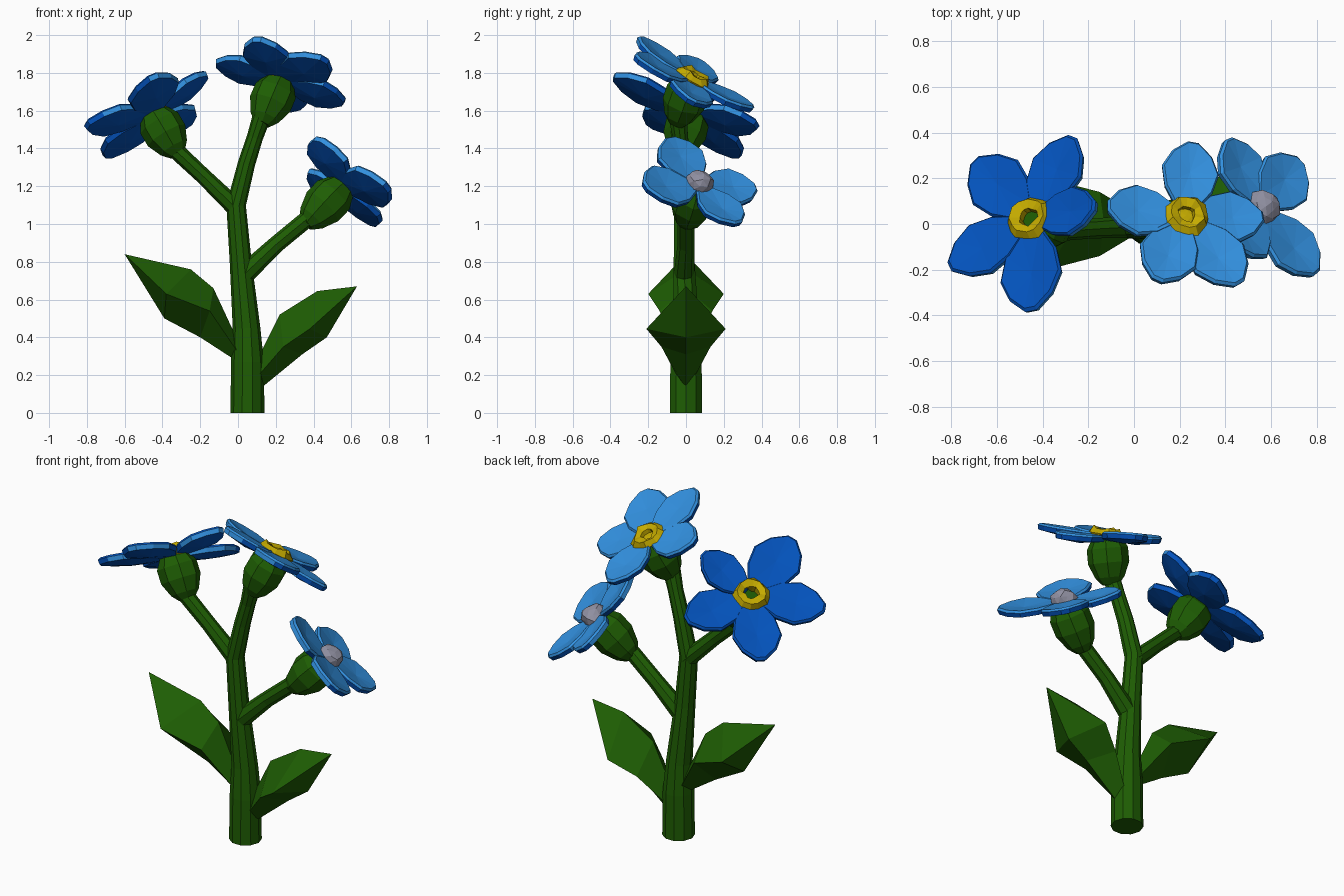
import bpy, bmesh, math, random
from mathutils import Vector

random.seed(4)
UP = Vector((0, 0, 1))
if "Cube" in bpy.data.objects:
    bpy.data.objects.remove(bpy.data.objects["Cube"], do_unlink=True)


def material(name, rgb):
    m = bpy.data.materials.new(name)
    m.use_nodes = True
    m.diffuse_color = (*rgb, 1)
    m.node_tree.nodes["Principled BSDF"].inputs["Base Color"].default_value = (*rgb, 1)
    return m


GREEN = material("leaf green", (0.013, 0.11, 0.001))
LIGHT = material("light blue", (0.032, 0.28, 0.74))
DARK = material("deep blue", (0.001, 0.085, 0.5))
YELLOW = material("yellow", (0.56, 0.41, 0.0))
GREY = material("soft grey", (0.28, 0.28, 0.36))


def finish(name, bm, *mats):
    me = bpy.data.meshes.new(name)
    bm.to_mesh(me)
    bm.free()
    for m in mats:
        me.materials.append(m)
    ob = bpy.data.objects.new(name, me)
    bpy.context.scene.collection.objects.link(ob)


def bridge(bm, a, b):
    n = len(a)
    return [bm.faces.new((a[i], a[(i + 1) % n], b[(i + 1) % n], b[i])) for i in range(n)]


def tube(name, path, radii, sides=10):
    """Capped low-poly green tube through the points of a path."""
    bm = bmesh.new()
    pts = [Vector(p) for p in path]
    rings = []
    for i, (p, r) in enumerate(zip(pts, radii)):
        q = UP.rotation_difference(pts[min(i + 1, len(pts) - 1)] - pts[max(i - 1, 0)])
        angles = [math.tau * k / sides for k in range(sides)]
        rings.append([bm.verts.new(p + q @ Vector((r * math.cos(a), r * math.sin(a), 0))) for a in angles])
    for a, b in zip(rings, rings[1:]):
        bridge(bm, a, b)
    bm.faces.new(rings[0])
    bm.faces.new(rings[-1])
    bmesh.ops.recalc_face_normals(bm, faces=bm.faces)
    finish(name, bm, GREEN)


def leaf(name, stations, tip):
    """Thick diamond-section leaf: each station is ridge, side, keel (x, z) and half width."""
    bm = bmesh.new()
    rings = [[bm.verts.new(c) for c in ((t[0], 0, t[1]), (s[0], w, s[1]), (k[0], 0, k[1]), (s[0], -w, s[1]))]
             for t, s, k, w in stations]
    for a, b in zip(rings, rings[1:]):
        bridge(bm, a, b)
    bm.faces.new(rings[0])
    end = bm.verts.new(tip)
    for i in range(4):
        bm.faces.new((rings[-1][i], rings[-1][(i + 1) % 4], end))
    bmesh.ops.recalc_face_normals(bm, faces=bm.faces)
    finish(name, bm, GREEN)


# Half outline of a petal: distance along it, half width
PETAL = [(0.1, 0.11), (0.36, 0.27), (0.62, 0.325), (0.84, 0.225), (0.99, 0.06)]


def petal(name, centre, normal, tip, widen, top_slot):
    u = tip - centre
    length = u.length
    u.normalize()
    v = normal.cross(u).normalized()
    n = u.cross(v)
    outline = PETAL + [(x, -y) for x, y in reversed(PETAL)]
    bm = bmesh.new()

    def place(x, y, h):
        return bm.verts.new(centre + u * x * length + v * y * length * widen + n * h)

    top = [place(0.03 + x * 0.94, y * 0.93, 0.014) for x, y in outline]
    edge = [place(x, y, 0.002) for x, y in outline]
    low = [place(0.02 + x * 0.96, y * 0.95, -0.024) for x, y in outline]
    hollow = place(0.6, 0, -0.002)
    belly = place(0.55, 0, -0.042)
    rim = bridge(bm, low, edge)
    upper = bridge(bm, edge, top)
    count = len(outline)
    for i in range(count):
        upper.append(bm.faces.new((top[i], top[(i + 1) % count], hollow)))
        bm.faces.new((low[(i + 1) % count], low[i], belly))
    bmesh.ops.recalc_face_normals(bm, faces=bm.faces)
    # Slot 0 is light, slot 1 is deep; rims are light where they face up
    for f in bm.faces:
        f.material_index = 1
    for f in upper:
        f.material_index = top_slot
    for f in rim:
        f.material_index = 0 if f.normal.z > 0.1 else 1
    finish(name, bm, LIGHT, DARK)


def crown(name, centre, normal, radius, thick):
    """Rough ring of stamens around an open throat."""
    bm = bmesh.new()
    q = UP.rotation_difference(normal)
    rings = []
    for i in range(12):
        a = math.tau * (i + random.uniform(-0.2, 0.2)) / 12
        ring = []
        for k in range(5):
            b = math.tau * k / 5
            t = thick * random.uniform(0.7, 1.25)
            r = radius + t * math.cos(b)
            ring.append(bm.verts.new(centre + q @ Vector((r * math.cos(a), r * math.sin(a), 0.014 + t * math.sin(b)))))
        rings.append(ring)
    for i in range(12):
        bridge(bm, rings[i], rings[(i + 1) % 12])
    bmesh.ops.recalc_face_normals(bm, faces=bm.faces)
    finish(name, bm, YELLOW)


def lump(name, centre, normal, radius, height, mat):
    """Closed uneven centre, squashed to a height."""
    bm = bmesh.new()
    bmesh.ops.create_icosphere(bm, subdivisions=2, radius=radius)
    q = UP.rotation_difference(normal)
    for w in bm.verts:
        w.co.z *= height / radius
        w.co = centre + q @ (w.co * random.uniform(0.88, 1.1))
    finish(name, bm, mat)


def flower(name, base, centre, normal, tips, widths, top_slot):
    base, centre, normal = Vector(base), Vector(centre), Vector(normal).normalized()
    steps = [(0, 0.045), (0.15, 0.08), (0.45, 0.114), (0.75, 0.114), (0.97, 0.08)]
    tube(name + "_calyx", [base.lerp(centre, t) for t, r in steps], [r for t, r in steps], 8)
    for i, (tip, widen) in enumerate(zip(tips, widths)):
        petal(f"{name}_petal_{i + 1}", centre, normal, Vector(tip), widen, top_slot)
    return centre, normal


# Stem and branches
tube("main_stem", [(0.05, 0, 0), (0.05, 0, 0.27), (0.045, 0, 0.45), (0.014, -0.01, 0.8), (-0.01, -0.012, 1.1),
                   (0.045, -0.02, 1.32), (0.09, -0.03, 1.46), (0.13, -0.045, 1.58)],
     [0.09, 0.087, 0.073, 0.058, 0.052, 0.046, 0.043, 0.05])
tube("right_branch", [(-0.005, -0.01, 1.08), (-0.18, -0.02, 1.25), (-0.33, -0.03, 1.39)], [0.05, 0.043, 0.045], 8)
tube("left_branch", [(0.03, -0.01, 0.73), (0.2, 0, 0.89), (0.37, 0, 1.03)], [0.055, 0.045, 0.045], 8)

# Leaves
leaf("left_leaf", [((0.1, 0.28), (0.11, 0.2), (0.12, 0.13), 0.05),
                   ((0.22, 0.52), (0.24, 0.35), (0.34, 0.31), 0.13),
                   ((0.42, 0.645), (0.38, 0.445), (0.47, 0.4), 0.21)], (0.63, 0, 0.67))
leaf("right_leaf", [((0, 0.38), (0, 0.32), (0, 0.27), 0.05),
                    ((-0.13, 0.66), (-0.15, 0.54), (-0.2, 0.4), 0.14),
                    ((-0.25, 0.76), (-0.38, 0.63), (-0.39, 0.5), 0.2)], (-0.6, 0, 0.84))

# Flowers with their centres
c, n = flower("right_flower", (-0.32, -0.03, 1.37), (-0.45, 0.02, 1.59), (-0.42, 0.39, 0.82),
              [(-0.45, -0.385, 1.79), (-0.81, -0.19, 1.53), (-0.7, 0.28, 1.36), (-0.265, 0.385, 1.53),
               (-0.165, 0.08, 1.8)], [1] * 5, 1)
crown("right_flower_crown", c, n, 0.07, 0.036)
c, n = flower("top_flower", (0.125, -0.05, 1.53), (0.225, 0.03, 1.765), (0.23, 0.49, 0.84),
              [(0.26, 0.36, 1.61), (-0.12, 0.08, 1.86), (0.1, -0.25, 1.99), (0.465, -0.265, 1.88),
               (0.57, 0.03, 1.65)], [1.08] * 5, 0)
crown("top_flower_crown", c, n, 0.065, 0.036)
lump("top_flower_throat", c, n, 0.05, 0.014, YELLOW)
c, n = flower("left_flower", (0.36, 0, 1.0), (0.555, 0.065, 1.205), (0.6, 0.39, 0.7),
              [(0.8, -0.22, 1.2), (0.73, 0.28, 1.0), (0.41, 0.375, 1.19), (0.43, -0.09, 1.46)],
              [1.2, 1.2, 1.2, 1.5], 0)
lump("left_flower_bud", c + n * 0.018, n, 0.075, 0.068, GREY)
